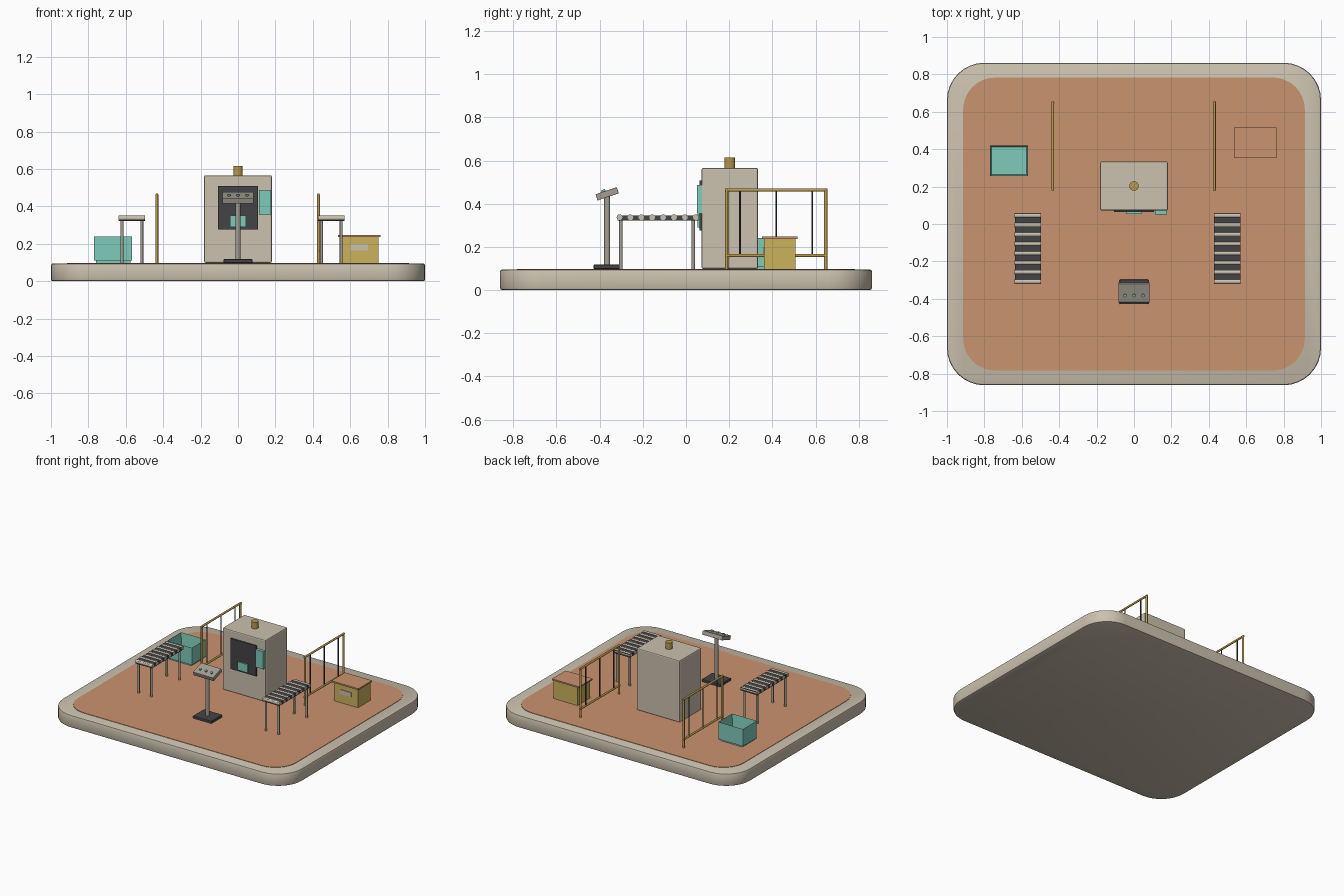
import bpy, bmesh, math
from mathutils import Matrix, Vector

if "Cube" in bpy.data.objects:
    bpy.data.objects.remove(bpy.data.objects["Cube"])


def lin(c):
    c /= 255
    return c / 12.92 if c <= 0.04045 else ((c + 0.055) / 1.055) ** 2.4


def material(name, r, g, b):
    m = bpy.data.materials.new(name)
    m.diffuse_color = (lin(r), lin(g), lin(b), 1)
    m.use_nodes = True
    m.node_tree.nodes["Principled BSDF"].inputs["Base Color"].default_value = m.diffuse_color
    return m


BEIGE = material("beige", 203, 193, 174)
CLAY = material("clay orange", 202, 147, 110)
TEAL = material("teal", 127, 204, 186)
GOLD = material("gold", 204, 178, 92)
BRASS = material("brass", 184, 153, 75)
DARK = material("charcoal", 68, 68, 70)
GREY = material("metal grey", 165, 158, 147)


def finish(name, bm, mat, smooth=False):
    bmesh.ops.recalc_face_normals(bm, faces=bm.faces[:])
    me = bpy.data.meshes.new(name)
    bm.to_mesh(me)
    bm.free()
    ob = bpy.data.objects.new(name, me)
    bpy.context.collection.objects.link(ob)
    me.materials.append(mat)
    if smooth:
        bpy.ops.object.select_all(action='DESELECT')
        ob.select_set(True)
        bpy.context.view_layer.objects.active = ob
        bpy.ops.object.shade_smooth_by_angle(angle=math.radians(35))
    return ob


def box(name, x, y, z, mat, bevel=0.0):
    """Box from (min, max) pairs on each axis."""
    bm = bmesh.new()
    bmesh.ops.create_cube(bm, size=1)
    for v in bm.verts:
        v.co = [r[0] + (c + 0.5) * (r[1] - r[0]) for r, c in zip((x, y, z), v.co)]
    if bevel:
        bmesh.ops.bevel(bm, geom=bm.edges[:], offset=bevel, segments=2,
                        profile=0.5, affect='EDGES')
    return finish(name, bm, mat)


def rod(name, a, b, r, mat, sides=12):
    """Cylinder between two points."""
    a, b = Vector(a), Vector(b)
    d = b - a
    bm = bmesh.new()
    bmesh.ops.create_cone(bm, cap_ends=True, segments=sides, radius1=r, radius2=r,
                          depth=d.length)
    rot = Vector((0, 0, 1)).rotation_difference(d).to_matrix().to_4x4()
    bm.transform(Matrix.Translation((a + b) / 2) @ rot)
    return finish(name, bm, mat, True)


def slab(name, hx, hy, rad, z0, z1, mat, bevel=0.0):
    """Rounded rectangular plate."""
    bm = bmesh.new()
    pts = []
    for i, (sx, sy) in enumerate(((1, 1), (-1, 1), (-1, -1), (1, -1))):
        for k in range(9):
            t = math.pi / 2 * (i + k / 8)
            pts.append(bm.verts.new((sx * (hx - rad) + rad * math.cos(t),
                                     sy * (hy - rad) + rad * math.sin(t), z0)))
    face = bm.faces.new(pts)
    new = bmesh.ops.extrude_face_region(bm, geom=[face])["geom"]
    bmesh.ops.translate(bm, vec=(0, 0, z1 - z0),
                        verts=[g for g in new if isinstance(g, bmesh.types.BMVert)])
    if bevel:
        rim = [e for e in bm.edges if abs(e.verts[0].co.z - e.verts[1].co.z) < 1e-6]
        bmesh.ops.bevel(bm, geom=rim, offset=bevel, segments=2, profile=0.5, affect='EDGES')
    return finish(name, bm, mat, True)


F = 0.098  # floor level

# base and floor
slab("base_platform", 1.0, 0.862, 0.2, 0, 0.095, BEIGE, 0.01)
slab("floor_panel", 0.913, 0.783, 0.17, 0.09, F, CLAY)

# machine cabinet
box("machine_cabinet", (-0.181, 0.181), (0.072, 0.334), (F, 0.566), BEIGE, 0.008)
box("machine_window", (-0.107, 0.107), (0.063, 0.074), (0.277, 0.508), DARK)
box("machine_tray", (-0.042, 0.042), (0.053, 0.065), (0.29, 0.352), TEAL)
box("machine_side_panel", (0.112, 0.176), (0.05, 0.074), (0.354, 0.487), TEAL)
rod("machine_vent", (0, 0.203, 0.56), (0, 0.203, 0.615), 0.025, BRASS, 24)

# control stand with tilted head
PY = -0.365
box("console_foot", (-0.077, 0.077), (-0.428, -0.298), (F, 0.118), DARK, 0.003)
rod("console_post", (0, PY, 0.115), (0, PY, 0.44), 0.014, GREY, 16)
tilt = Matrix.Translation((0, PY, 0.446)) @ Matrix.Rotation(math.radians(18.8), 4, 'X')
head = box("console_head", (-0.084, 0.084), (-0.052, 0.052), (-0.015, 0.015), GREY, 0.002)
head.data.transform(tilt)
for i in (-1, 0, 1):
    b = rod("console_button", (i * 0.048, -0.012, 0.013), (i * 0.048, -0.012, 0.024),
            0.009, TEAL)
    b.data.transform(tilt)

# roller conveyors
for side, cx in (("left", -0.567), ("right", 0.499)):
    box(side + "_conveyor_bed", (cx - 0.07, cx + 0.07), (-0.318, 0.058),
        (0.322, 0.346), DARK)
    for k in range(8):
        y = -0.308 + k * 0.0505
        rod(side + "_conveyor_roller", (cx - 0.071, y, 0.337), (cx + 0.071, y, 0.337),
            0.0135, BEIGE)
    for dx in (-0.053, 0.053):
        for y in (-0.302, 0.034):
            rod(side + "_conveyor_leg", (cx + dx, y, F), (cx + dx, y, 0.325), 0.008, GREY)

# guard fences
for side, x in (("left", -0.434), ("right", 0.43)):
    for y in (0.188, 0.647):
        rod(side + "_fence_post", (x, y, F), (x, y, 0.465), 0.008, BRASS)
    for z in (0.16, 0.463):
        rod(side + "_fence_rail", (x, 0.18, z), (x, 0.655, z), 0.0075, BRASS)
    for y in (0.25, 0.4175, 0.585):
        rod(side + "_fence_bar", (x, y, 0.16), (x, y, 0.463), 0.004, DARK, 8)

# open bin: inset top face pushed down
bm = bmesh.new()
bmesh.ops.create_cube(bm, size=1)
for v in bm.verts:
    v.co = (-0.668 + v.co.x * 0.205, 0.338 + v.co.y * 0.165, 0.175 + v.co.z * 0.13)
bm.normal_update()
top = max(bm.faces, key=lambda f: f.calc_center_median().z)
bmesh.ops.inset_individual(bm, faces=[top], thickness=0.012)
bmesh.ops.translate(bm, vec=(0, 0, -0.11), verts=top.verts[:])
finish("open_bin", bm, TEAL)
box("open_bin_foot", (-0.76, -0.576), (0.265, 0.411), (F, 0.112), TEAL)

# lidded crate with label plate
box("crate_body", (0.552, 0.752), (0.362, 0.508), (F, 0.239), GOLD)
box("crate_lid", (0.535, 0.761), (0.353, 0.516), (0.237, 0.248), CLAY)
box("crate_label", (0.602, 0.695), (0.357, 0.364), (0.165, 0.198), BEIGE)
